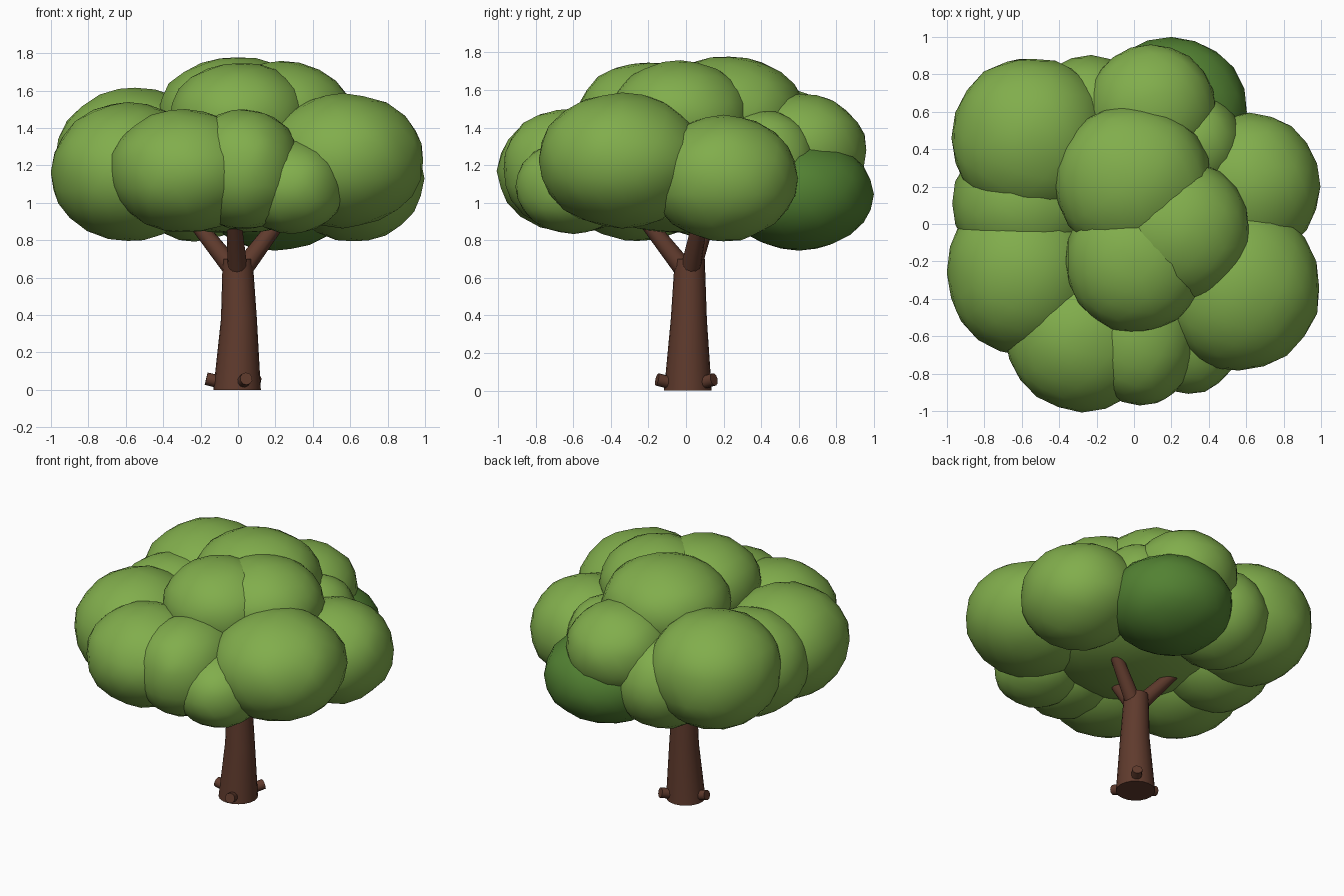
import bpy, bmesh, math, random
from mathutils import Vector, noise

if "Cube" in bpy.data.objects:
    bpy.data.objects.remove(bpy.data.objects["Cube"])

random.seed(4)


def material(name, rgb):
    m = bpy.data.materials.new(name)
    m.diffuse_color = (*rgb, 1)
    m.use_nodes = True
    m.node_tree.nodes["Principled BSDF"].inputs["Base Color"].default_value = m.diffuse_color
    return m


LEAF = material("leaf green", (0.22, 0.42, 0.072))
DARK = material("deep leaf green", (0.085, 0.22, 0.032))
BARK = material("bark brown", (0.115, 0.043, 0.026))


def finish(name, bm, mat, angle):
    me = bpy.data.meshes.new(name)
    bmesh.ops.recalc_face_normals(bm, faces=bm.faces)
    bm.to_mesh(me)
    bm.free()
    me.materials.append(mat)
    ob = bpy.data.objects.new(name, me)
    bpy.context.collection.objects.link(ob)
    bpy.ops.object.select_all(action='DESELECT')
    ob.select_set(True)
    bpy.context.view_layer.objects.active = ob
    bpy.ops.object.shade_smooth_by_angle(angle=math.radians(angle))
    return ob


def limb(name, stations, sides=16):
    """Tapered tube through (x, y, z, radius) stations."""
    bm = bmesh.new()
    axis = Vector(stations[-1][:3]) - Vector(stations[0][:3])
    turn = Vector((0, 0, 1)).rotation_difference(axis.normalized())
    if axis.z > 0.65:  # upright limbs keep level rings
        turn.identity()
    rings = []
    for x, y, z, r in stations:
        ring = []
        for i in range(sides):
            a = math.tau * i / sides
            ring.append(bm.verts.new(Vector((x, y, z)) + turn @ Vector((r * math.cos(a), r * math.sin(a), 0))))
        rings.append(ring)
    for lo, hi in zip(rings, rings[1:]):
        for i in range(sides):
            j = (i + 1) % sides
            bm.faces.new((lo[i], lo[j], hi[j], hi[i]))
    bm.faces.new(rings[0])
    bm.faces.new(rings[-1])
    return finish(name, bm, BARK, 40)


def clump(name, centre, radii, mat=LEAF, power=2.05):
    """Uneven leafy ball; a higher power gives fuller corners."""
    bm = bmesh.new()
    bmesh.ops.create_icosphere(bm, subdivisions=3, radius=1)
    seed = Vector([random.uniform(0, 50) for _ in range(3)])
    for v in bm.verts:
        s = sum(abs(p) ** power for p in v.co) ** (-1 / power)
        s *= 1 + 0.02 * noise.noise(v.co * 1.8 + seed) + random.uniform(-0.014, 0.01)
        v.co = Vector([c + r * s * p for c, r, p in zip(centre, radii, v.co)])
    return finish(name, bm, mat, 60)


# Trunk
limb("trunk", [(-0.005, 0.01, 0.0, 0.127), (0.005, 0.015, 0.38, 0.096),
               (-0.002, 0.02, 0.70, 0.080)], 20)

# Branches reaching into the crown
for name, tip in (("front_branch", (-0.025, -0.25, 0.95)),
                  ("left_branch", (-0.27, 0.13, 0.95)),
                  ("right_branch", (0.27, 0.09, 0.97))):
    limb(name, [(tip[0] * 0.05, 0.015 + tip[1] * 0.05, 0.63, 0.054), (*tip, 0.037)], 12)

# Root stubs
for name, deg in (("front_root", -75), ("left_root", 181), ("back_root", 55)):
    c, s = math.cos(math.radians(deg)), math.sin(math.radians(deg))
    limb(name, [(0.08 * c, 0.01 + 0.08 * s, 0.038, 0.034),
                (0.17 * c, 0.01 + 0.17 * s, 0.060, 0.034)], 10)

# Leafy crown
clump("crown_core", (0.0, 0.0, 1.12), (0.60, 0.60, 0.28))
clump("top_back_clump", (-0.01, 0.23, 1.48), (0.42, 0.40, 0.30))
clump("top_front_clump", (0.01, -0.20, 1.45), (0.38, 0.38, 0.30))
clump("top_right_clump", (0.23, -0.03, 1.455), (0.39, 0.38, 0.30))
clump("left_back_clump", (-0.55, 0.46, 1.235), (0.42, 0.43, 0.38), LEAF, 2.15)
clump("left_clump", (-0.58, 0.11, 1.16), (0.39, 0.37, 0.35))
clump("left_front_clump", (-0.59, -0.26, 1.165), (0.41, 0.44, 0.37))
clump("front_left_clump", (-0.28, -0.60, 1.17), (0.41, 0.40, 0.33))
clump("front_clump", (0.03, -0.60, 1.18), (0.30, 0.37, 0.32), LEAF, 2.25)
clump("front_right_clump", (0.29, -0.60, 1.085), (0.285, 0.31, 0.25))
clump("right_front_clump", (0.56, -0.34, 1.225), (0.435, 0.445, 0.357))
clump("right_clump", (0.62, 0.20, 1.13), (0.375, 0.395, 0.335))
clump("back_upper_clump", (0.09, 0.61, 1.28), (0.35, 0.35, 0.30))
clump("back_left_clump", (-0.23, 0.56, 1.115), (0.33, 0.34, 0.32))
clump("back_right_clump", (0.33, 0.42, 1.22), (0.25, 0.27, 0.27))
clump("back_low_clump", (0.20, 0.60, 1.045), (0.41, 0.40, 0.298), DARK)
